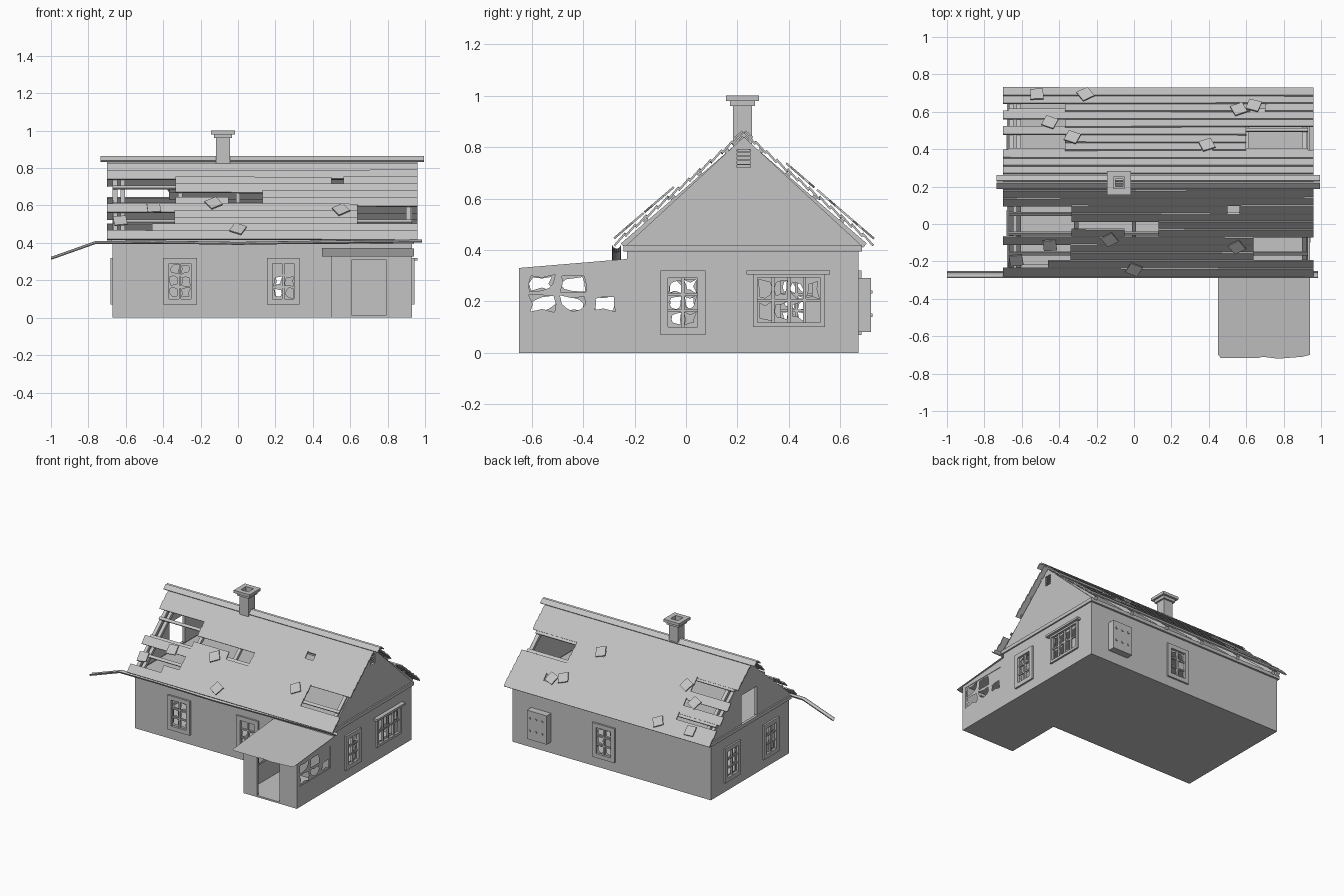
import bpy, bmesh, math, random
from mathutils import Matrix, Vector

random.seed(4)
old = bpy.data.objects.get("Cube")
if old:
    bpy.data.objects.remove(old)

grey = bpy.data.materials.new("plain_grey")
grey.use_nodes = True
colour = (0.55, 0.55, 0.55, 1)
grey.diffuse_color = colour
grey.node_tree.nodes["Principled BSDF"].inputs["Base Color"].default_value = colour

X0, X1, Y0, Y1, TOP = -0.67, 0.93, -0.23, 0.67, 0.41
RIDGE_Y, RIDGE_Z, EAVE_Z, RUN = 0.225, 0.85, 0.42, 0.5
PITCH = math.atan2(RIDGE_Z - EAVE_Z, RUN)
SLOPE = math.hypot(RIDGE_Z - EAVE_Z, RUN)


def finish(name, bm, thick=0):
    bmesh.ops.recalc_face_normals(bm, faces=bm.faces)
    mesh = bpy.data.meshes.new(name)
    bm.to_mesh(mesh)
    bm.free()
    mesh.materials.append(grey)
    ob = bpy.data.objects.new(name, mesh)
    bpy.context.collection.objects.link(ob)
    if thick:
        mod = ob.modifiers.new("thickness", "SOLIDIFY")
        mod.thickness, mod.offset = thick, 0
    return ob


def add_box(bm, a, b, matrix=Matrix()):
    a, b = Vector(a), Vector(b)
    size = [abs(v) for v in b - a]
    bmesh.ops.create_cube(bm, size=1, matrix=matrix @ Matrix.Translation((a + b) / 2) @ Matrix.Diagonal((*size, 1)))


def box(name, a, b):
    bm = bmesh.new()
    add_box(bm, a, b)
    return finish(name, bm)


def place(side, u, d, v):
    """Point on a wall: u along it, d outwards, v up."""
    return {"front": (u, Y0 - d, v), "back": (u, Y1 + d, v), "right": (X1 + d, u, v),
            "left": (X0 - d, u, v)}[side]


def panel(name, side, d, polys, thick):
    bm = bmesh.new()
    for poly in polys:
        bm.faces.new([bm.verts.new(place(side, u, d, v)) for u, v in poly])
    bmesh.ops.remove_doubles(bm, verts=bm.verts, dist=1e-5)
    return finish(name, bm, thick)


def holed(u0, u1, top, holes, rise=0):
    """Grid of quads with rectangular holes left out; the top may slope."""
    us = sorted({u0, u1} | {h[i] for h in holes for i in (0, 1)})
    vs = sorted({0, top} | {h[i] for h in holes for i in (2, 3)})
    up = lambda u, v: (u, v + (rise * (u - u0) / (u1 - u0) if v == top else 0))
    cells = []
    for a, b in zip(us, us[1:]):
        for c, e in zip(vs, vs[1:]):
            if not any(h[0] < (a + b) / 2 < h[1] and h[2] < (c + e) / 2 < h[3] for h in holes):
                cells.append([up(a, c), up(b, c), up(b, e), up(a, e)])
    return cells


def glass_cell(u0, u1, v0, v1):
    """One pane with a jagged hole, sometimes intact."""
    cu, cv, hu, hv = (u0 + u1) / 2, (v0 + v1) / 2, (u1 - u0) / 2, (v1 - v0) / 2
    ring = [(-1, -1), (0, -1), (1, -1), (1, 0), (1, 1), (0, 1), (-1, 1), (-1, 0)]
    outer = [(cu + a * hu, cv + b * hv) for a, b in ring]
    if random.random() < 0.2:
        return [outer]
    inner = []
    for a, b in ring:
        k = random.uniform(0.4, 0.9)
        inner.append((cu + a * hu * k, cv + b * hv * k))
    return [[outer[i], outer[i - 1], inner[i - 1], inner[i]] for i in range(8)]


def panes(u0, u1, v0, v1, cols, rows):
    du, dv = (u1 - u0) / cols, (v1 - v0) / rows
    return [p for i in range(cols) for j in range(rows)
            for p in glass_cell(u0 + i * du, u0 + (i + 1) * du, v0 + j * dv, v0 + (j + 1) * dv)]


def window(name, side, u0, u1, v0, v1, cols=2, rows=3, border=0.03):
    a, b, c, e = u0 + border, u1 - border, v0 + border, v1 - border
    bm = bmesh.new()
    bars = [(u0, a, v0, v1), (b, u1, v0, v1), (a, b, v0, c), (a, b, e, v1)]
    for q in bars:
        add_box(bm, place(side, q[0], -0.02, q[2]), place(side, q[1], 0.013, q[3]))
    for i in range(1, cols):
        u = a + (b - a) * i / cols
        add_box(bm, place(side, u - 0.006, -0.01, c), place(side, u + 0.006, 0.006, e))
    for j in range(1, rows):
        v = c + (e - c) * j / rows
        add_box(bm, place(side, a, -0.01, v - 0.005), place(side, b, 0.004, v + 0.005))
    finish(name + "_frame", bm)
    panel(name + "_glass", side, -0.004, panes(a, b, c, e, cols, rows), 0)


# Walls with framed, broken windows
windows = {
    "front": [(-0.40, -0.22, 0.07, 0.32), (0.155, 0.33, 0.07, 0.32)],
    "back": [(0.10, 0.28, 0.07, 0.32)],
    "left": [(-0.10, 0.075, 0.07, 0.32), (0.34, 0.52, 0.07, 0.32)],
    "right": [(-0.10, 0.075, 0.07, 0.32), (0.26, 0.54, 0.10, 0.31)],
}
for side, rects in windows.items():
    ends = (X0, X1) if side in ("front", "back") else (Y0, Y1)
    holes = [(a + 0.01, b - 0.01, c + 0.01, e - 0.01) for a, b, c, e in rects]
    panel(side + "_wall", side, -0.01, holed(*ends, TOP, holes), 0.02)
    for i, r in enumerate(rects):
        wide = r[1] - r[0] > 0.2
        window(f"{side}_window_{i + 1}", side, *r, *((4, 2, 0.018) if wide else (2, 3)))
box("wide_window_hood", place("right", 0.235, -0.01, 0.305), place("right", 0.56, 0.03, 0.32))

box("house_floor", (X0, Y0, 0), (X1, Y1, 0.012))
box("attic_floor", (X0, Y0, 0.395), (X1, Y1, 0.41))

# Cornice around the wall tops
bm = bmesh.new()
for y in (Y0, Y1):
    add_box(bm, (X0 - 0.01, y - 0.014, 0.395), (X1 + 0.01, y + 0.014, 0.42))
for x in (X0, X1):
    add_box(bm, (x - 0.01, Y0 - 0.014, 0.395), (x + 0.01, Y1 + 0.014, 0.42))
finish("cornice", bm)

# Gables: an open hatch on one end, a small slatted vent on the other
a, b, m, base = Y0 - 0.01, Y1 + 0.01, RIDGE_Y, EAVE_Z
panel("left_gable", "left", -0.01, [[(a, base), (0.14, base), (0.14, 0.63), (0.32, 0.63), (0.32, base),
                                     (b, base), (m, RIDGE_Z - 0.01)]], 0.02)
half = [(0, base), (0, 0.72), (0.026, 0.72), (0.026, 0.79), (0, 0.79), (0, RIDGE_Z - 0.01), (b - m, base)]
panel("right_gable", "right", -0.01, [[(m + s * u, v) for u, v in half] for s in (1, -1)], 0.02)
bm = bmesh.new()
for i in range(4):
    z = 0.73 + i * 0.016
    add_box(bm, (X1 - 0.015, m - 0.026, z), (X1 - 0.005, m + 0.026, z + 0.005))
finish("vent_slats", bm)

# Boarded box over the back opening, with nail heads
box("back_boarding", place("back", 0.62, -0.01, 0.08), place("back", 0.78, 0.05, 0.29))
bm = bmesh.new()
for u in (0.65, 0.70, 0.75):
    for v in (0.14, 0.23):
        add_box(bm, place("back", u, 0.045, v), place("back", u + 0.012, 0.056, v + 0.012))
finish("boarding_nails", bm)


# Roof boards, row by row from the ridge; each row lists the spans still covered
def slope_matrix(s):
    """Local x along the ridge, y down the slope, z out of the roof."""
    down = Vector((0, s * math.cos(PITCH), -math.sin(PITCH)))
    out = Vector((0, s * math.sin(PITCH), math.cos(PITCH)))
    mat = Matrix((Vector((1, 0, 0)), down, out)).transposed().to_4x4()
    return Matrix.Translation((0, RIDGE_Y, RIDGE_Z)) @ mat


L, R = -0.70, 0.96
full = [(L, R)]
front_rows = [full, full, full, [(-0.335, 0.50), (0.565, R)], [(-0.335, R)], [(0.13, R)],
              [(-0.335, -0.05), (0.13, R)], [(L, 0.64)], [(-0.34, 0.64)], [(-0.34, 0.64)],
              [(-0.46, R)], full]
back_rows = [full, full, full, full, [(-0.37, 0.36), (0.42, 0.60)], [(-0.37, 0.60)], [(L, 0.60)],
             [(-0.37, R)], [(L, R)], [(-0.37, 0.62), (0.70, R)], full, full]
step = SLOPE / 12
for name, s, rows in (("front", -1, front_rows), ("back", 1, back_rows)):
    base = slope_matrix(s)
    bm = bmesh.new()
    for i, spans in enumerate(rows):
        for u0, u1 in spans:
            tilt = Matrix.Translation((0, i * step, 0.004)) @ Matrix.Rotation(math.radians(-8), 4, "X")
            wobble = Matrix.Rotation(random.uniform(-0.003, 0.003), 4, "Z")
            add_box(bm, (u0, -0.004, 0), (u1, step + 0.004, 0.008), base @ tilt @ wobble)
    finish(name + "_roof_boards", bm)
    # Rafters and battens beneath
    bm = bmesh.new()
    for x in (-0.655, -0.615, -0.31, 0.0, 0.3, 0.6, 0.91):
        add_box(bm, (x - 0.012, 0, -0.032), (x + 0.012, SLOPE - 0.02, -0.01), base)
    for k in (0.14, 0.35, 0.56, 0.77):
        add_box(bm, (X0, SLOPE * k - 0.01, -0.01), (X1, SLOPE * k + 0.01, 0), base)
    finish(name + "_rafters", bm)

# Ridge cap
bm = bmesh.new()
for s in (-1, 1):
    add_box(bm, (-0.735, -0.004, 0.008), (0.995, 0.035, 0.016), slope_matrix(s))
finish("ridge_cap", bm)

# Slipped loose tiles
bm = bmesh.new()
for x, y in ((-0.63, -0.18), (-0.45, -0.10), (-0.13, -0.07), (0, -0.23), (0.55, -0.11), (-0.26, 0.68),
             (-0.45, 0.53), (-0.33, 0.45), (0.56, 0.60), (0.39, 0.41), (0.64, 0.62), (-0.52, 0.68)):
    spot = Matrix.Translation((x, abs(y - RIDGE_Y) / math.cos(PITCH), 0.018))
    turn = Matrix.Rotation(random.uniform(-0.6, 0.6), 4, "Z")
    add_box(bm, (-0.035, -0.035, 0), (0.035, 0.035, 0.008), slope_matrix(1 if y > RIDGE_Y else -1) @ spot @ turn)
finish("loose_tiles", bm)

# Chimney: stacked hollow squares
cx, cy = -0.08, 0.22
bm = bmesh.new()
for r, hole, z0, z1 in ((0.037, 0.02, 0.79, 0.965), (0.049, 0.03, 0.96, 0.98), (0.064, 0.03, 0.98, 1.0)):
    for s in (-1, 1):
        add_box(bm, (cx - r, cy + s * hole, z0), (cx + r, cy + s * r, z1))
        add_box(bm, (cx + s * hole, cy - hole, z0), (cx + s * r, cy + hole, z1))
finish("chimney", bm)

# Half-round gutter with a bent broken end
bm = bmesh.new()
rings = []
for x, z in ((-1.0, 0.325), (-0.76, 0.41), (-0.45, 0.412), (0, 0.405), (0.45, 0.412), (0.985, 0.418)):
    arc = [math.pi * (1 + i / 6) for i in range(7)]
    rings.append([bm.verts.new((x, -0.27 + 0.016 * math.cos(t), z + 0.014 * math.sin(t))) for t in arc])
for p, q in zip(rings, rings[1:]):
    for i in range(6):
        bm.faces.new((p[i], p[i + 1], q[i + 1], q[i]))
finish("gutter", bm, 0.003)

# Porch with an open doorway, broken side glazing and a thin lean-to roof
PX0, PX1, PY = 0.50, 0.93, -0.65
panel("porch_front", "front", Y0 - PY - 0.008, holed(PX0, PX1, 0.33, [(0.61, 0.79, 0.012, 0.31)]), 0.016)
side_hole = (-0.62, -0.26, 0.15, 0.31)
for name, x in (("porch_right", PX1 - 0.008), ("porch_left", PX0 + 0.008)):
    panel(name + "_wall", "right", x - X1, holed(PY, Y0, 0.33, [side_hole], 0.035), 0.016)
    panel(name + "_glass", "right", x - X1 + 0.004, panes(*side_hole, 3, 2), 0)
box("porch_floor", (PX0, PY, 0), (PX1, Y0, 0.012))
bm = bmesh.new()
edge = [(0.45, -0.70), (0.465, -0.717), (0.66, -0.717), (0.69, -0.71), (0.77, -0.72), (0.90, -0.71), (0.94, -0.70)]
outline = edge + [(0.94, Y0), (0.45, Y0)]
bm.faces.new([bm.verts.new((x, y, 0.37 + 0.09 * (y - Y0))) for x, y in outline])
finish("porch_roof", bm)
